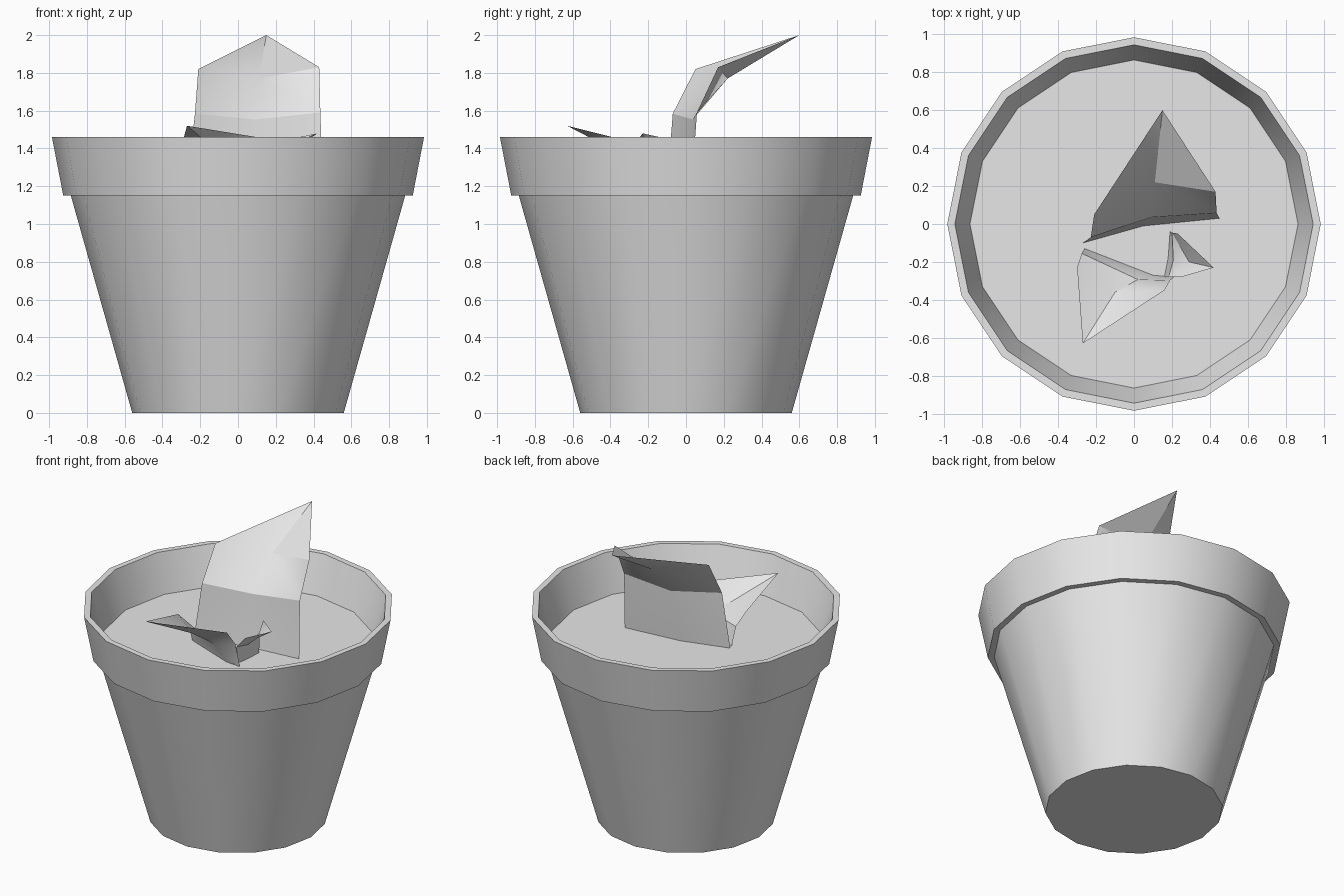
import bpy
import bmesh
from math import cos, sin, pi, radians
from mathutils import Vector

default_cube = bpy.data.objects.get("Cube")
if default_cube:
    bpy.data.objects.remove(default_cube, do_unlink=True)

SIDES = 16
SOIL_HEIGHT = 1.2


def make_material(name, value):
    material = bpy.data.materials.new(name)
    material.use_nodes = True
    colour = (value, value, value, 1)
    material.diffuse_color = colour
    material.node_tree.nodes["Principled BSDF"].inputs["Base Color"].default_value = colour
    return material


pale_grey = make_material("pale_grey", 0.8)


def finish(name, bm, angle):
    """Turn the bmesh into a named object, smooth except at sharp edges."""
    mesh = bpy.data.meshes.new(name)
    bm.to_mesh(mesh)
    bm.free()
    mesh.materials.append(pale_grey)
    obj = bpy.data.objects.new(name, mesh)
    bpy.context.collection.objects.link(obj)
    bpy.ops.object.select_all(action='DESELECT')
    obj.select_set(True)
    bpy.context.view_layer.objects.active = obj
    bpy.ops.object.shade_smooth_by_angle(angle=radians(angle))
    return obj


def add_ring(bm, radius, height):
    angles = [2 * pi * i / SIDES for i in range(SIDES)]
    return [bm.verts.new((radius * cos(a), radius * sin(a), height)) for a in angles]


def make_pot():
    """Lathe the pot from base to rim and down the inside to the soil."""
    profile = [(0.56, 0), (0.885, 1.15), (0.925, 1.15), (0.985, 1.46),
               (0.945, 1.46), (0.865, SOIL_HEIGHT)]
    bm = bmesh.new()
    rings = [add_ring(bm, radius, height) for radius, height in profile]
    for lower, upper in zip(rings, rings[1:]):
        for i in range(SIDES):
            j = (i + 1) % SIDES
            bm.faces.new((lower[i], lower[j], upper[j], upper[i]))
    bm.faces.new(list(reversed(rings[0])))
    finish("pot", bm, 30)


def make_soil():
    bm = bmesh.new()
    bm.faces.new(add_ring(bm, 0.865, SOIL_HEIGHT))
    finish("soil", bm, 30)


def make_leaf(name, base, shoulder, tip, bend):
    """Folded leaf: base row, bent middle row, shoulder row and a point."""
    bm = bmesh.new()
    base = [Vector((x, y, SOIL_HEIGHT)) for x, y in base]
    shoulder = [Vector(point) for point in shoulder]
    middle = [Vector(a + (b - a) * t for a, b, t in zip(low, high, bend))
              for low, high in zip(base, shoulder)]
    rows = [[bm.verts.new(p) for p in row] for row in (base, middle, shoulder)]
    point = bm.verts.new(tip)
    for low, high in zip(rows, rows[1:]):
        # Left half and right half, each split towards the upper midrib
        bm.faces.new((low[0], low[1], high[1]))
        bm.faces.new((low[0], high[1], high[0]))
        bm.faces.new((low[1], low[2], high[1]))
        bm.faces.new((low[2], high[2], high[1]))
    for i in range(2):
        bm.faces.new((rows[-1][i], rows[-1][i + 1], point))
    finish(name, bm, 30)


make_pot()
make_soil()

# Three leaves sprouting near the middle, listed left to right along each row
make_leaf("tall_leaf",
          base=[(-0.27, -0.1), (0.05, -0.01), (0.45, 0.03)],
          shoulder=[(-0.21, 0.05, 1.82), (0.11, 0.22, 1.77), (0.43, 0.17, 1.83)],
          tip=(0.15, 0.6, 2), bend=(0.7, 0.2, 0.62))
make_leaf("front_leaf",
          base=[(0.21, -0.28), (0.1, -0.27), (-0.26, -0.13)],
          shoulder=[(0.16, -0.35, 1.45), (-0.1, -0.36, 1.38), (-0.3, -0.23, 1.41)],
          tip=(-0.27, -0.63, 1.52), bend=(0.4, 0.25, 0.62))
make_leaf("small_leaf",
          base=[(0.19, -0.04), (0.18, -0.18), (0.16, -0.28)],
          shoulder=[(0.23, -0.05, 1.44), (0.29, -0.2, 1.39), (0.25, -0.28, 1.41)],
          tip=(0.42, -0.23, 1.48), bend=(0.25, 0.5, 0.62))
